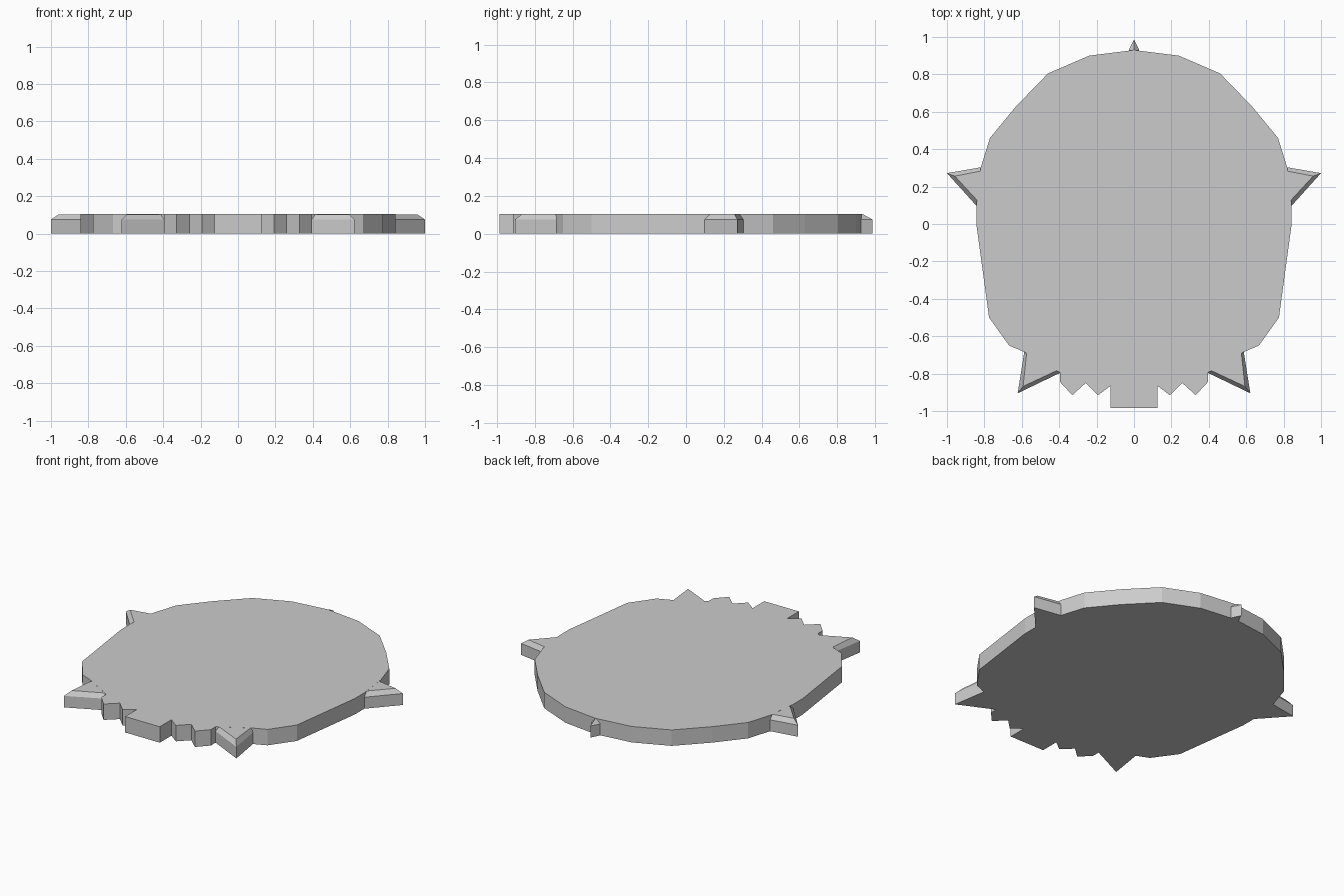
import bpy, bmesh
from mathutils import Vector

if "Cube" in bpy.data.objects:
    bpy.data.objects.remove(bpy.data.objects["Cube"])

TOP = 0.104      # plate thickness
SHOULDER = 0.075  # height where the spike bevel starts


def make_object(name, bm):
    bmesh.ops.recalc_face_normals(bm, faces=bm.faces)
    mesh = bpy.data.meshes.new(name)
    bm.to_mesh(mesh)
    bm.free()
    obj = bpy.data.objects.new(name, mesh)
    bpy.context.collection.objects.link(obj)
    return obj


def loft(name, rings):
    """Closed solid through stacked rings of equal point count."""
    bm = bmesh.new()
    loops = [[bm.verts.new((x, y, z)) for x, y in pts] for z, pts in rings]
    n = len(loops[0])
    bm.faces.new(loops[0])
    bm.faces.new(loops[-1])
    for low, high in zip(loops, loops[1:]):
        for i in range(n):
            j = (i + 1) % n
            bm.faces.new((low[i], low[j], high[j], high[i]))
    return make_object(name, bm)


def spike(name, outer, inner, side=1):
    """Triangular spike: straight wall, then bevel up to the plate top."""
    o = [(x * side, y) for x, y in outer]
    i = [(x * side, y) for x, y in inner]
    return loft(name, [(0, o), (SHOULDER, o), (TOP - 0.0004, i)])


# Shield plate: right half of the outline, mirrored to the left
half = [(0.24, 0.90), (0.46, 0.805), (0.63, 0.63), (0.77, 0.46), (0.82, 0.30),
        (0.843, 0.10), (0.843, 0.0), (0.775, -0.50), (0.668, -0.65),
        (0.585, -0.685), (0.395, -0.795), (0.395, -0.845), (0.33, -0.915),
        (0.258, -0.85), (0.192, -0.915), (0.125, -0.865), (0.125, -0.985)]
outline = [(0, 0.93)] + half + [(-x, y) for x, y in reversed(half)]
loft("shield_plate", [(0, outline), (TOP, outline)])

# Paired side and lower spikes
for side, label in ((1, "right"), (-1, "left")):
    spike(label + "_side_spike",
          [(1.0, 0.272), (0.68, 0.327), (0.76, 0.006)],
          [(0.958, 0.256), (0.69, 0.308), (0.77, 0.052)], side)
    spike(label + "_lower_spike",
          [(0.622, -0.905), (0.567, -0.56), (0.31, -0.755)],
          [(0.593, -0.868), (0.56, -0.56), (0.315, -0.738)], side)

# Small spike at the crown
spike("crown_spike",
      [(0, 0.987), (0.042, 0.90), (-0.042, 0.90)],
      [(0, 0.935), (0.018, 0.90), (-0.018, 0.90)])
